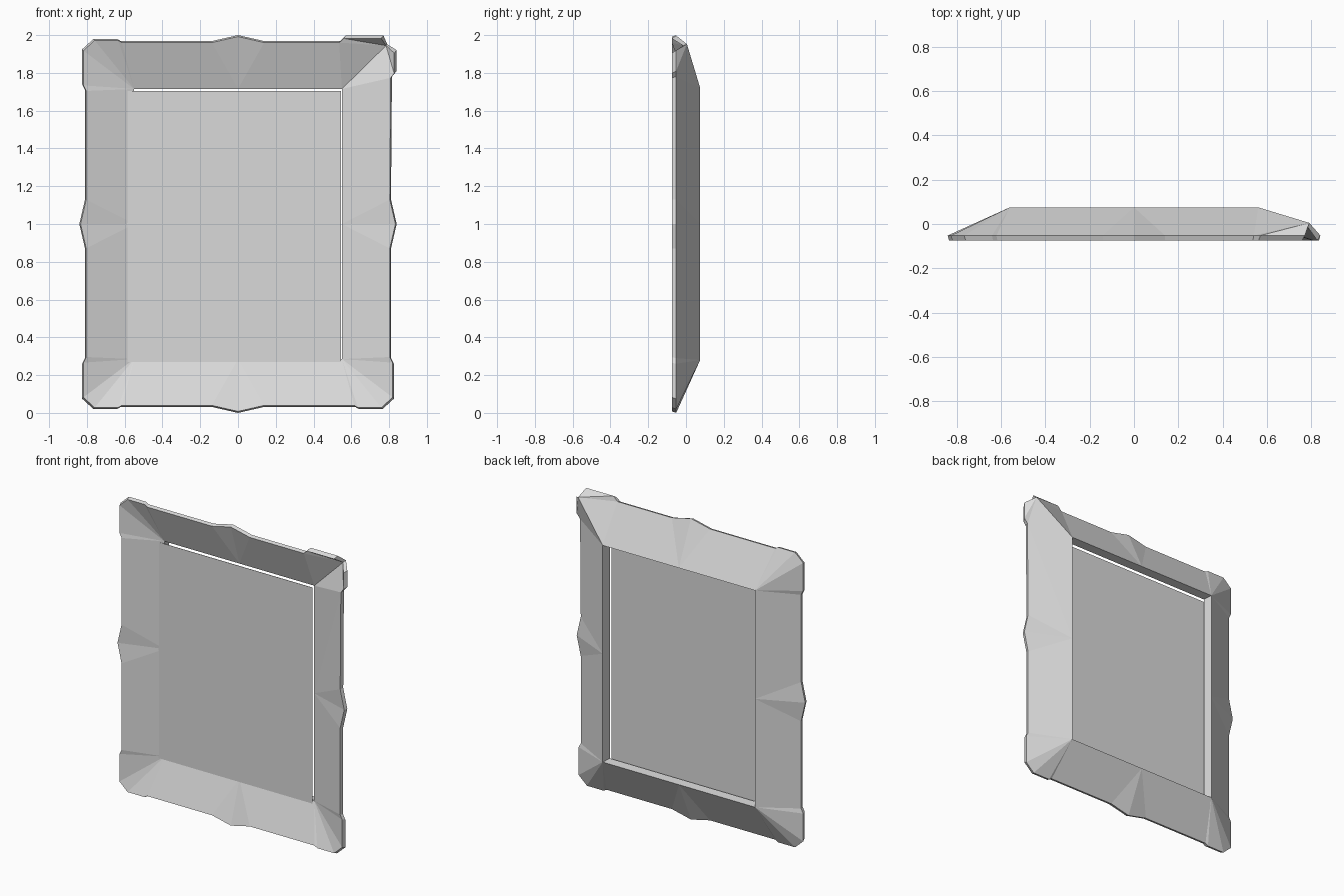
import bpy, bmesh

default_cube = bpy.data.objects.get("Cube")
if default_cube:
    bpy.data.objects.remove(default_cube, do_unlink=True)

grey = bpy.data.materials.new("plain grey")
grey.use_nodes = True
colour = (0.7, 0.7, 0.7, 1)
grey.diffuse_color = colour
grey.node_tree.nodes["Principled BSDF"].inputs["Base Color"].default_value = colour

MID_Z = 1.0
RIM_FRONT, RIM_BACK = -0.075, -0.052
LIP_FRONT, LIP_BACK = 0.015, 0.075

# Quarter outlines from top middle to side middle: x, height above centre, anchor
TOP, CORNER, SIDE, LIFTED, DENT = range(5)
PLAIN = [(0, 1, TOP), (0.14, 0.968, TOP), (0.62, 0.968, CORNER),
         (0.64, 0.98, CORNER), (0.765, 0.98, CORNER), (0.825, 0.925, CORNER),
         (0.825, 0.74, CORNER), (0.81, 0.71, CORNER), (0.81, 0.13, SIDE),
         (0.84, 0, SIDE)]
BROKEN = [(0, 1, TOP), (0.14, 0.968, TOP), (0.54, 0.968, CORNER),
          (0.57, 0.998, LIFTED), (0.77, 0.998, LIFTED), (0.79, 0.952, DENT),
          (0.84, 0.92, LIFTED), (0.84, 0.81, LIFTED), (0.815, 0.78, CORNER),
          (0.81, 0.13, SIDE), (0.84, 0, SIDE)]


def finish(bm, name):
    bmesh.ops.recalc_face_normals(bm, faces=bm.faces)
    mesh = bpy.data.meshes.new(name)
    bm.to_mesh(mesh)
    bm.free()
    mesh.materials.append(grey)
    obj = bpy.data.objects.new(name, mesh)
    bpy.context.collection.objects.link(obj)
    return obj


def add_face(bm, verts, turn=False):
    """Fill up to four corners as triangles, ignoring repeated corners."""
    verts = list(dict.fromkeys(verts))
    if turn:
        verts = verts[1:] + verts[:1]
    for k in range(1, len(verts) - 1):
        bm.faces.new((verts[0], verts[k], verts[k + 1]))


# Full outline, clockwise from top middle, with signs for each quarter
outline = []
for sx, sz in ((1, 1), (1, -1), (-1, -1), (-1, 1)):
    quarter = BROKEN if (sx, sz) == (1, 1) else PLAIN
    quarter = quarter if sx == sz else quarter[::-1]
    outline += [(x * sx, z * sz, kind, sx, sz) for x, z, kind in quarter[:-1]]
count = len(outline)

# Frame: sloped front, sloped back, outer rim and inner lip
bm = bmesh.new()


def make_layer(rim_y, lip_y, dent_y, inset, half_w, half_h):
    """One skin of the frame: its rim vertices and the lip vertex each fans from."""
    lip = {}

    def lip_vert(a, b):
        if (a, b) not in lip:
            lip[a, b] = bm.verts.new((a * half_w, lip_y, MID_Z + b * half_h))
        return lip[a, b]

    rim, anchors, dent = [], [], None
    for x, z, kind, sx, sz in outline:
        y = dent_y if kind == DENT else rim_y
        scale = 1 - inset * (2 if kind == LIFTED else 1)
        rim.append(bm.verts.new((x * scale, y, MID_Z + z * scale)))
        if kind == DENT:
            dent = rim[-1]
    for x, z, kind, sx, sz in outline:
        if kind == LIFTED:
            anchors.append(dent)
        elif kind == TOP:
            anchors.append(lip_vert(0, sz))
        elif kind == SIDE:
            anchors.append(lip_vert(sx, 0))
        else:
            anchors.append(lip_vert(sx, sz))
    for i in range(count):
        j = (i + 1) % count
        if anchors[i] is rim[j] or anchors[j] is rim[i]:
            continue
        turn = outline[i][2] == LIFTED and outline[j][2] != LIFTED
        add_face(bm, (rim[i], rim[j], anchors[j], anchors[i]), turn)
    return rim, lip


front_rim, front_lip = make_layer(RIM_FRONT, LIP_FRONT, -0.015, 0.008, 0.55, 0.715)
back_rim, back_lip = make_layer(RIM_BACK, LIP_BACK, 0.005, 0, 0.56, 0.72)
for i in range(count):
    j = (i + 1) % count
    bm.faces.new((front_rim[i], front_rim[j], back_rim[j], back_rim[i]))
ring = [(0, 1), (1, 1), (1, 0), (1, -1), (0, -1), (-1, -1), (-1, 0), (-1, 1)]
for a, b in zip(ring, ring[1:] + ring[:1]):
    bm.faces.new((front_lip[a], front_lip[b], back_lip[b], back_lip[a]))
finish(bm, "frame")

# Picture panel: a thin sheet sitting slightly off centre in the opening
bm = bmesh.new()
bmesh.ops.create_cube(bm, size=1)
bmesh.ops.scale(bm, vec=(1.135, 0.002, 1.435), verts=bm.verts)
bmesh.ops.translate(bm, vec=(-0.0225, 0.004, 0.9875), verts=bm.verts)
finish(bm, "picture_panel")
